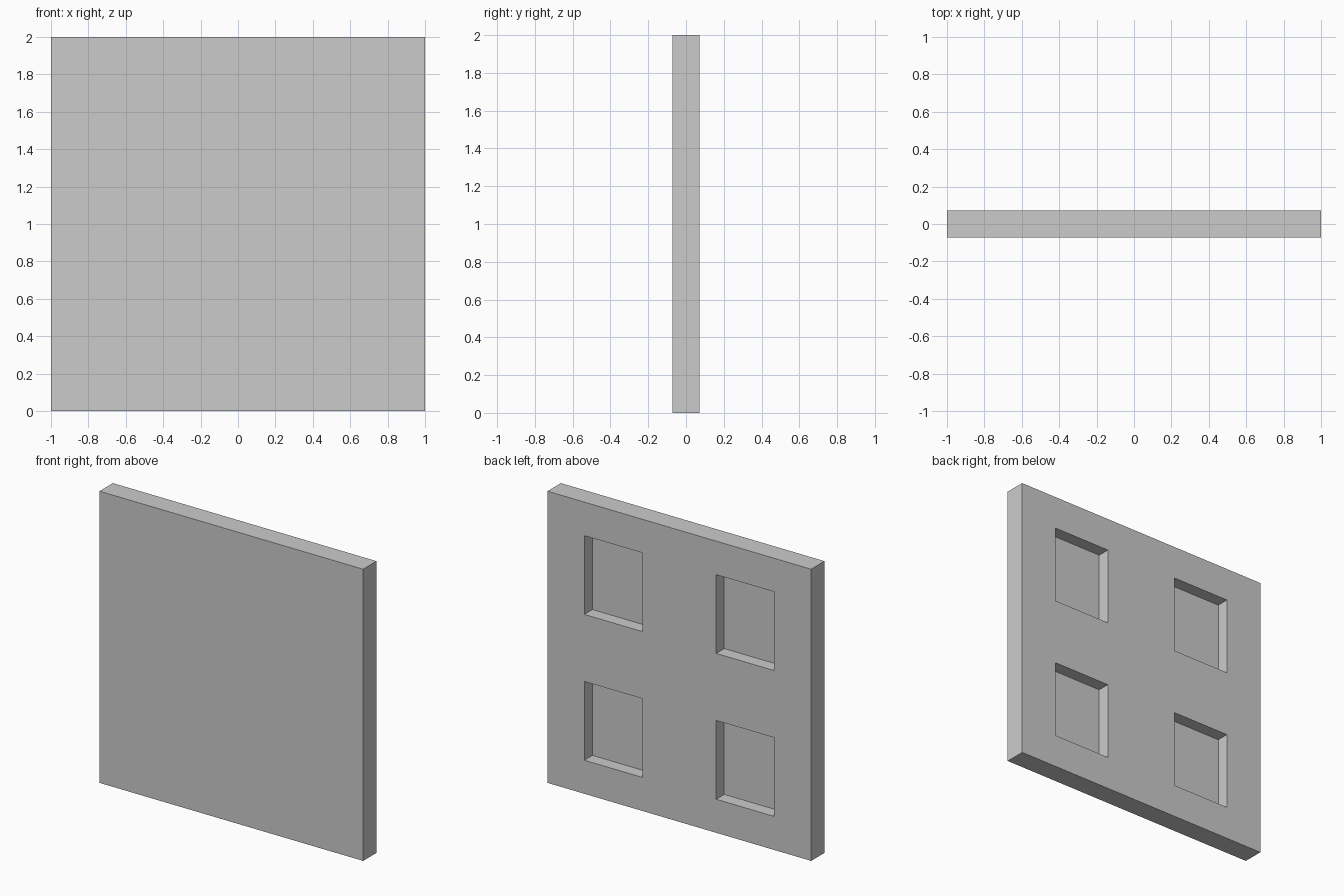
import bpy

if "Cube" in bpy.data.objects:
    bpy.data.objects.remove(bpy.data.objects["Cube"])

SIZE, THICK = 2.0, 0.145
RECESS_W, RECESS_H, RECESS_D = 0.44, 0.54, 0.087


def box(name, centre, dims):
    bpy.ops.mesh.primitive_cube_add(size=1, location=centre)
    obj = bpy.context.object
    obj.name = name
    obj.scale = dims
    bpy.ops.object.transform_apply(location=True, rotation=False, scale=True)
    return obj


# Square slab, plain on the front
panel = box("panel", (0, 0, SIZE / 2), (SIZE, THICK, SIZE))

# Four blind rectangular recesses in the back face
extra = 0.1  # cutter overshoot behind the panel
centre_y = THICK / 2 - RECESS_D / 2 + extra / 2
for x in (-0.5, 0.5):
    for z in (0.5, 1.5):
        cutter = box("recess_cutter", (x, centre_y, z),
                     (RECESS_W, RECESS_D + extra, RECESS_H))
        cutter.hide_render = True
        mod = panel.modifiers.new("recess", 'BOOLEAN')
        mod.operation = 'DIFFERENCE'
        mod.solver = 'EXACT'
        mod.object = cutter
        bpy.context.view_layer.objects.active = panel
        bpy.ops.object.modifier_apply(modifier=mod.name)
        bpy.data.objects.remove(cutter, do_unlink=True)
